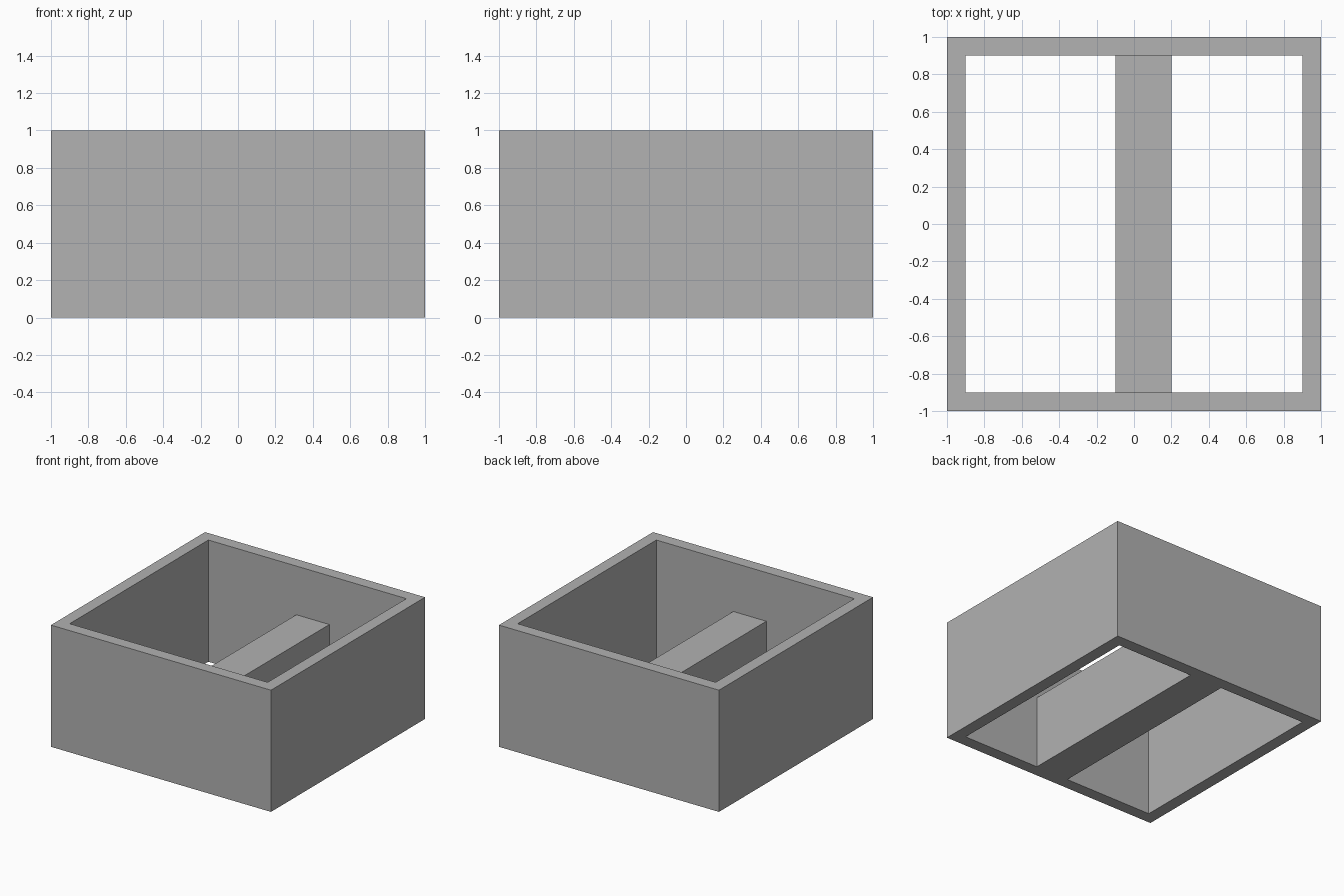
import bpy
import bmesh
from mathutils import Matrix, Vector

cube = bpy.data.objects.get("Cube")
if cube:
    bpy.data.objects.remove(cube, do_unlink=True)

SIZE, HEIGHT, WALL = 2.0, 1.0, 0.1
BAR_LEFT, BAR_RIGHT, BAR_HEIGHT = -0.1, 0.2, 0.6

# Single plain grey
grey = bpy.data.materials.new("plain grey")
grey.use_nodes = True
colour = (0.445, 0.445, 0.445, 1)
grey.diffuse_color = colour
grey.node_tree.nodes["Principled BSDF"].inputs["Base Color"].default_value = colour


def new_box(size, centre):
    bm = bmesh.new()
    place = Matrix.Translation(centre) @ Matrix.Diagonal((*size, 1))
    bmesh.ops.create_cube(bm, size=1, matrix=place)
    bm.normal_update()
    return bm


def add_object(name, bm):
    bmesh.ops.recalc_face_normals(bm, faces=bm.faces)
    mesh = bpy.data.meshes.new(name)
    bm.to_mesh(mesh)
    bm.free()
    mesh.materials.append(grey)
    obj = bpy.data.objects.new(name, mesh)
    bpy.context.collection.objects.link(obj)
    return obj


# Square wall ring, open at top and bottom
bm = new_box((SIZE, SIZE, HEIGHT), Vector((0, 0, HEIGHT / 2)))
caps = [f for f in bm.faces if abs(f.normal.z) > 0.9]
bmesh.ops.inset_individual(bm, faces=caps, thickness=WALL, use_even_offset=True)
rims = [e for f in caps for e in f.edges]
bmesh.ops.delete(bm, geom=caps, context="FACES_ONLY")
bmesh.ops.bridge_loops(bm, edges=rims)
add_object("outer_walls", bm)

# Low divider spanning front to back, flush with the base
bar_size = (BAR_RIGHT - BAR_LEFT, SIZE - 2 * WALL, BAR_HEIGHT)
bar_centre = Vector(((BAR_LEFT + BAR_RIGHT) / 2, 0, BAR_HEIGHT / 2))
add_object("divider_bar", new_box(bar_size, bar_centre))
